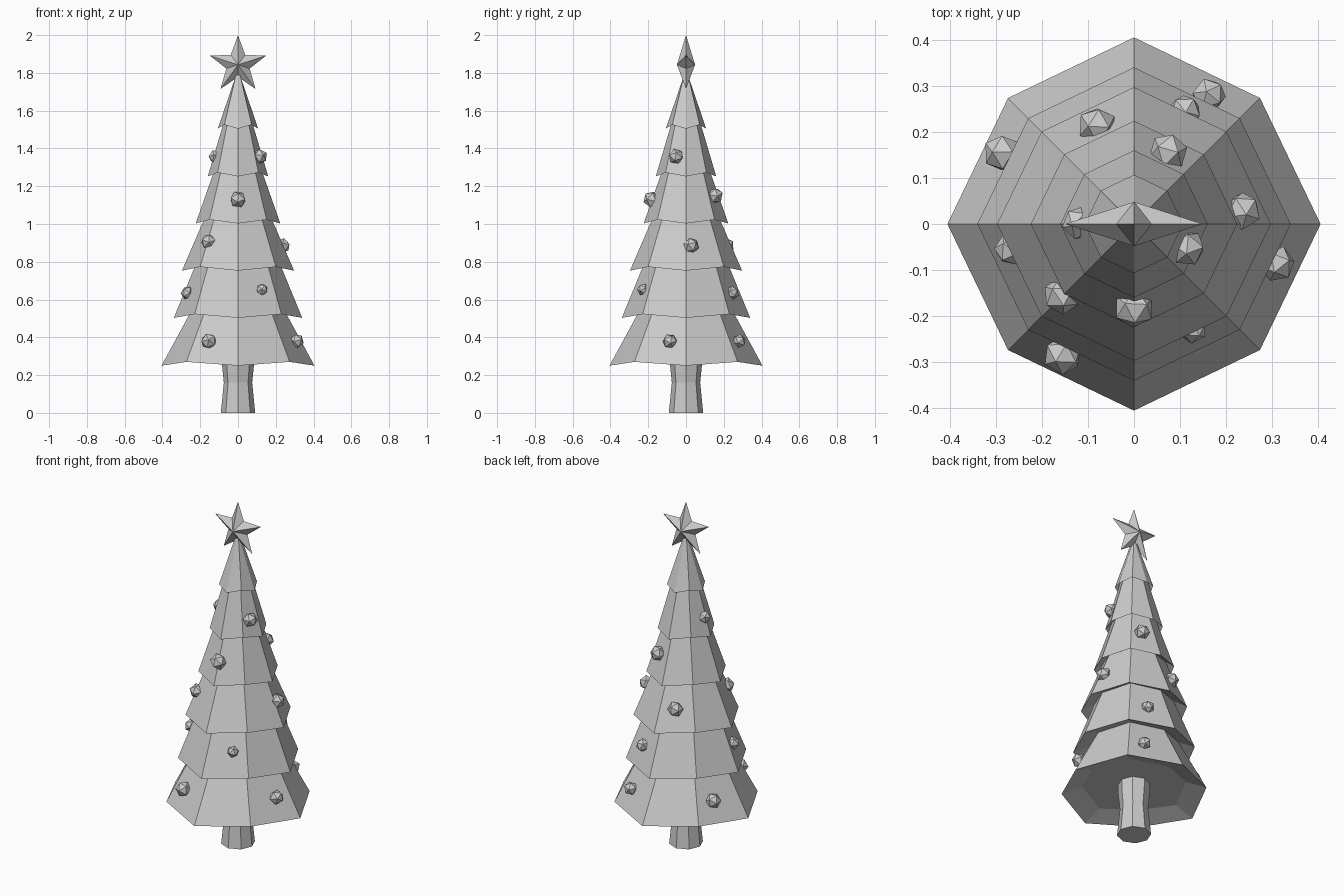
import bpy, bmesh
from math import sin, cos, pi

if "Cube" in bpy.data.objects:
    bpy.data.objects.remove(bpy.data.objects["Cube"])


def make_object(name, bm):
    bmesh.ops.recalc_face_normals(bm, faces=bm.faces[:])
    mesh = bpy.data.meshes.new(name)
    bm.to_mesh(mesh)
    bm.free()
    obj = bpy.data.objects.new(name, mesh)
    bpy.context.collection.objects.link(obj)
    return obj


def stack_rings(name, profile, corner=1.0, lift=0.0):
    """Eight-sided stack; every other corner is pulled in and lifted."""
    bm = bmesh.new()
    rings = []
    for r, z in profile:
        rings.append([bm.verts.new((r * (corner if i % 2 else 1) * cos(i * pi / 4),
                                    r * (corner if i % 2 else 1) * sin(i * pi / 4),
                                    z + (lift if i % 2 else 0))) for i in range(8)])
    for a, b in zip(rings, rings[1:]):
        for i in range(8):
            j = (i + 1) % 8
            bm.faces.new((a[i], a[j], b[j], b[i]))
    for ring in (rings[0], rings[-1]):
        bm.faces.new(ring)
    return make_object(name, bm)


# Trunk, slightly waisted
stack_rings("trunk", [(0.091, 0), (0.075, 0.16), (0.085, 0.26), (0.085, 0.32)])

# Branch tiers: (rim radius, rim height, top radius, top height)
tiers = [(0.405, 0.25, 0.25, 0.535), (0.34, 0.503, 0.222, 0.79),
         (0.297, 0.753, 0.175, 1.035), (0.224, 1.003, 0.125, 1.285),
         (0.16, 1.252, 0.075, 1.54), (0.107, 1.505, 0.003, 1.81)]
profile = [(0.29, 0.29)]
for r0, z0, r1, z1 in tiers:
    profile += [(r0, z0), (r1, z1)]
stack_rings("branches", profile, corner=0.955, lift=0.02)

# Faceted five-pointed star
bm = bmesh.new()
rim = []
for i in range(10):
    r = 0.065 if i % 2 else 0.157
    a = pi / 2 + i * pi / 5
    rim.append(bm.verts.new((r * cos(a), 0, 1.843 + r * sin(a))))
for y in (-0.048, 0.048):
    hub = bm.verts.new((0, y, 1.843))
    for i in range(10):
        bm.faces.new((rim[i], rim[(i + 1) % 10], hub))
make_object("star", bm)

# Baubles: x, y, z, radius
baubles = [
    (-0.286, 0.154, 0.38, 0.042), (0.163, 0.28, 0.38, 0.038),
    (0.31, -0.086, 0.38, 0.04), (-0.155, -0.285, 0.38, 0.043),
    (-0.268, -0.055, 0.635, 0.036), (0.127, -0.228, 0.653, 0.032),
    (0.11, 0.245, 0.635, 0.037), (-0.08, 0.213, 0.885, 0.043),
    (0.235, 0.028, 0.885, 0.042), (-0.156, -0.155, 0.907, 0.042),
    (0, -0.182, 1.13, 0.045), (0.074, 0.155, 1.15, 0.043),
    (0.115, -0.052, 1.357, 0.041), (-0.12, 0.002, 1.357, 0.037)]
for n, (x, y, z, r) in enumerate(baubles, 1):
    bpy.ops.mesh.primitive_ico_sphere_add(subdivisions=1, radius=r, location=(x, y, z),
                                          rotation=(0.3 * n, 0.5 * n, 0.7 * n))
    bpy.context.object.name = f"bauble_{n}"
